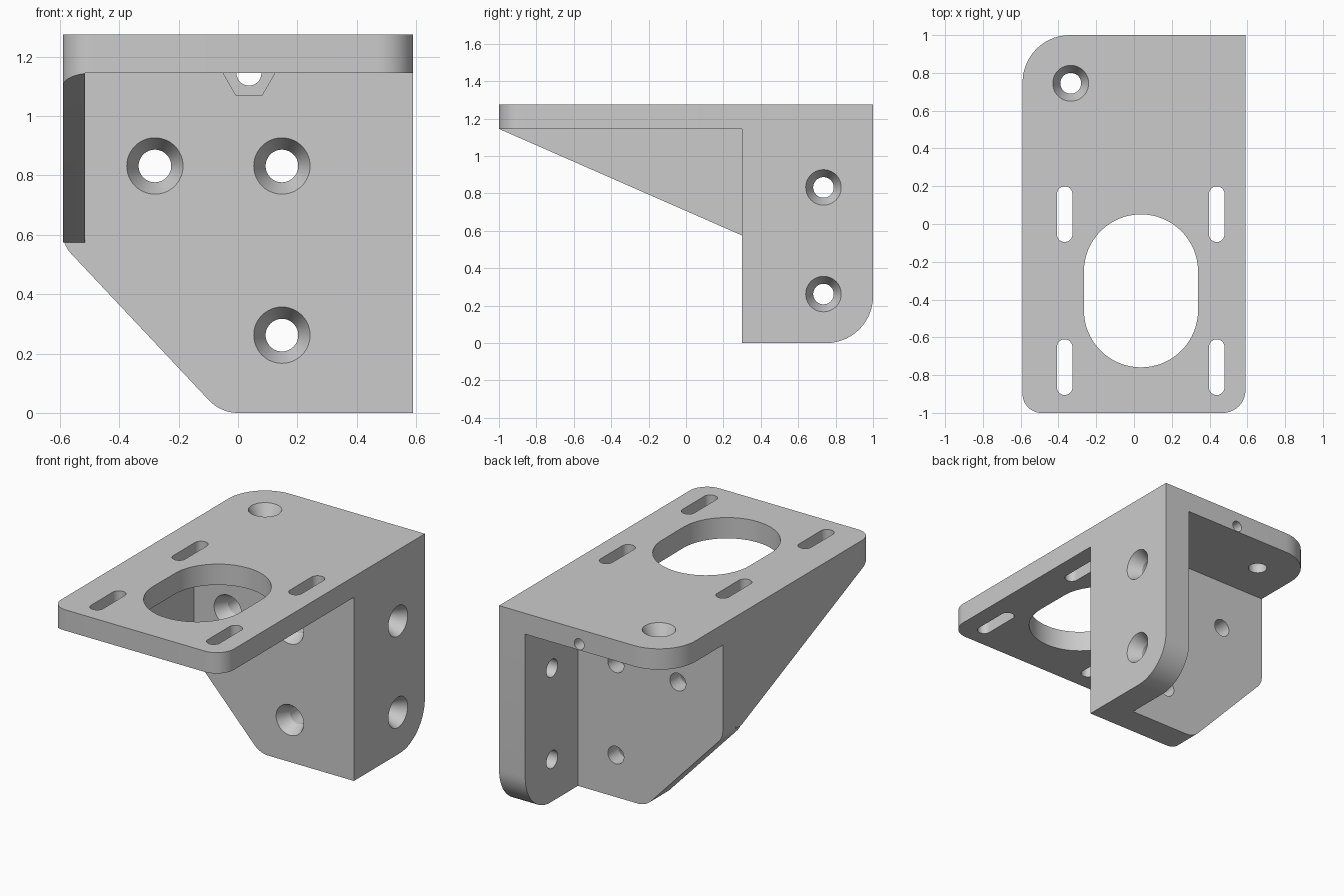
import bpy, bmesh, math
from mathutils import Vector

cube = bpy.data.objects.get("Cube")
if cube:
    bpy.data.objects.remove(cube, do_unlink=True)

grey = bpy.data.materials.new("plain grey")
grey.use_nodes = True
grey.diffuse_color = (0.6, 0.6, 0.6, 1)
grey.node_tree.nodes["Principled BSDF"].inputs["Base Color"].default_value = (0.6, 0.6, 0.6, 1)

HALF, TOP, UNDER, WALL = 0.59, 1.275, 1.145, 0.3
THICK = 0.18
PLACE = {"x": lambda a, b, h: (h, a, b),
         "y": lambda a, b, h: (a, h, b),
         "z": lambda a, b, h: (a, b, h)}


def rounded(corners, steps=14):
    """Outline from (a, b, radius) corners, with each corner filleted."""
    out = []
    for i, (a, b, r) in enumerate(corners):
        p = Vector((a, b))
        if r == 0:
            out.append(p)
            continue
        u = (Vector(corners[i - 1][:2]) - p).normalized()
        v = (Vector(corners[(i + 1) % len(corners)][:2]) - p).normalized()
        half = u.angle(v) / 2
        centre = p + (u + v).normalized() * r / math.sin(half)
        start = p + u * r / math.tan(half) - centre
        end = p + v * r / math.tan(half) - centre
        sweep = start.angle(end)
        for k in range(steps + 1):
            t = k / steps
            out.append(centre + (start * math.sin((1 - t) * sweep)
                                 + end * math.sin(t * sweep)) / math.sin(sweep))
    return out


def ring(a, b, r, sides=48):
    return [Vector((a + r * math.cos(math.tau * i / sides),
                    b + r * math.sin(math.tau * i / sides))) for i in range(sides)]


def slot(a, b, r, straight):
    """Outline with round ends, its straight sides running along b."""
    return [p + Vector((0, math.copysign(straight / 2, p.y - b)))
            for p in ring(a, b, r, 64)]


def loft(name, axis, sections):
    """Solid through a stack of (height, outline) sections."""
    bm = bmesh.new()
    rows = [[bm.verts.new(PLACE[axis](p[0], p[1], h)) for p in outline]
            for h, outline in sections]
    for low, high in zip(rows, rows[1:]):
        for i in range(len(low)):
            bm.faces.new((low[i - 1], low[i], high[i], high[i - 1]))
    bm.faces.new(rows[0])
    bm.faces.new(rows[-1])
    bmesh.ops.recalc_face_normals(bm, faces=bm.faces)
    mesh = bpy.data.meshes.new(name)
    bm.to_mesh(mesh)
    bm.free()
    mesh.materials.append(grey)
    obj = bpy.data.objects.new(name, mesh)
    bpy.context.collection.objects.link(obj)
    return obj


def prism(name, axis, outline, low, high):
    return loft(name, axis, [(low, outline), (high, outline)])


def combine(body, tool, operation):
    mod = body.modifiers.new(operation.lower(), "BOOLEAN")
    mod.operation, mod.object, mod.solver = operation, tool, "EXACT"
    bpy.context.view_layer.objects.active = body
    bpy.ops.object.modifier_apply(modifier=mod.name)
    bpy.data.objects.remove(tool, do_unlink=True)


def screw_hole(axis, a, b, face, inward):
    """Countersunk hole entering at face and running along inward (+1 or -1)."""
    wide, narrow = ring(a, b, 0.095), ring(a, b, 0.055)
    return loft("screw_hole", axis, [(face - 0.03 * inward, wide), (face, wide),
                                     (face + 0.08 * inward, narrow),
                                     (face + 0.25 * inward, narrow)])


# Top plate with three rounded corners
plan = rounded([(-HALF, -1, 0.1), (HALF, -1, 0.12), (HALF, 1, 0), (-HALF, 1, 0.25)])
bracket = prism("mounting_bracket", "z", plan, UNDER, TOP)

# Upright wall with a slanted lower corner
wall = rounded([(HALF, 0, 0), (HALF, TOP, 0), (-HALF, TOP, 0),
                (-HALF, 0.566, 0.1), (-0.058, 0, 0.134)])
combine(bracket, prism("upright_wall", "y", wall, WALL, WALL + THICK), "UNION")

# Side flange behind the wall
flange = rounded([(WALL, 0, 0), (1, 0, 0.25), (1, TOP, 0), (WALL, TOP, 0)])
combine(bracket, prism("side_flange", "x", flange, HALF - THICK, HALF), "UNION")

# Triangular gusset, trimmed to the rounded plate corner
triangle = [(-1, UNDER), (-1, UNDER + 0.05), (WALL + 0.05, UNDER + 0.05),
            (WALL + 0.05, 0.575), (WALL, 0.575)]
gusset = prism("gusset", "x", triangle, -HALF, -0.515)
combine(gusset, prism("gusset_trim", "z", plan, 0, TOP), "INTERSECT")
combine(bracket, gusset, "UNION")

# Screw holes, slots, shaft opening and nut pocket
cutters = [screw_hole("y", x, z, WALL, 1)
           for x, z in ((-0.28, 0.832), (0.148, 0.832), (0.148, 0.262))]
cutters += [screw_hole("x", 0.735, z, HALF, -1) for z in (0.832, 0.262)]
cutters.append(screw_hole("z", -0.335, 0.745, TOP, -1))
cutters += [prism("slot", "z", slot(x, y, 0.041, 0.213), 1, 1.4)
            for x in (-0.367, 0.438) for y in (0.052, -0.758)]
cutters.append(prism("shaft_opening", "z", slot(0.037, -0.354, 0.302, 0.206), 1, 1.4))
cutters.append(prism("nut_pocket", "y", ring(0.037, UNDER, 0.087, 6), WALL - 0.001, WALL + 0.08))
cutters.append(prism("nut_bore", "y", ring(0.037, UNDER, 0.042), WALL + 0.05, WALL + THICK + 0.001))
cutters.append(prism("edge_bore", "y", ring(0.037, 1.182, 0.034), 0.55, 1.05))
for cutter in cutters:
    combine(bracket, cutter, "DIFFERENCE")

# Smooth curved walls, crisp edges
bpy.ops.object.select_all(action="DESELECT")
bracket.select_set(True)
bpy.context.view_layer.objects.active = bracket
bpy.ops.object.shade_smooth_by_angle(angle=math.radians(25))
